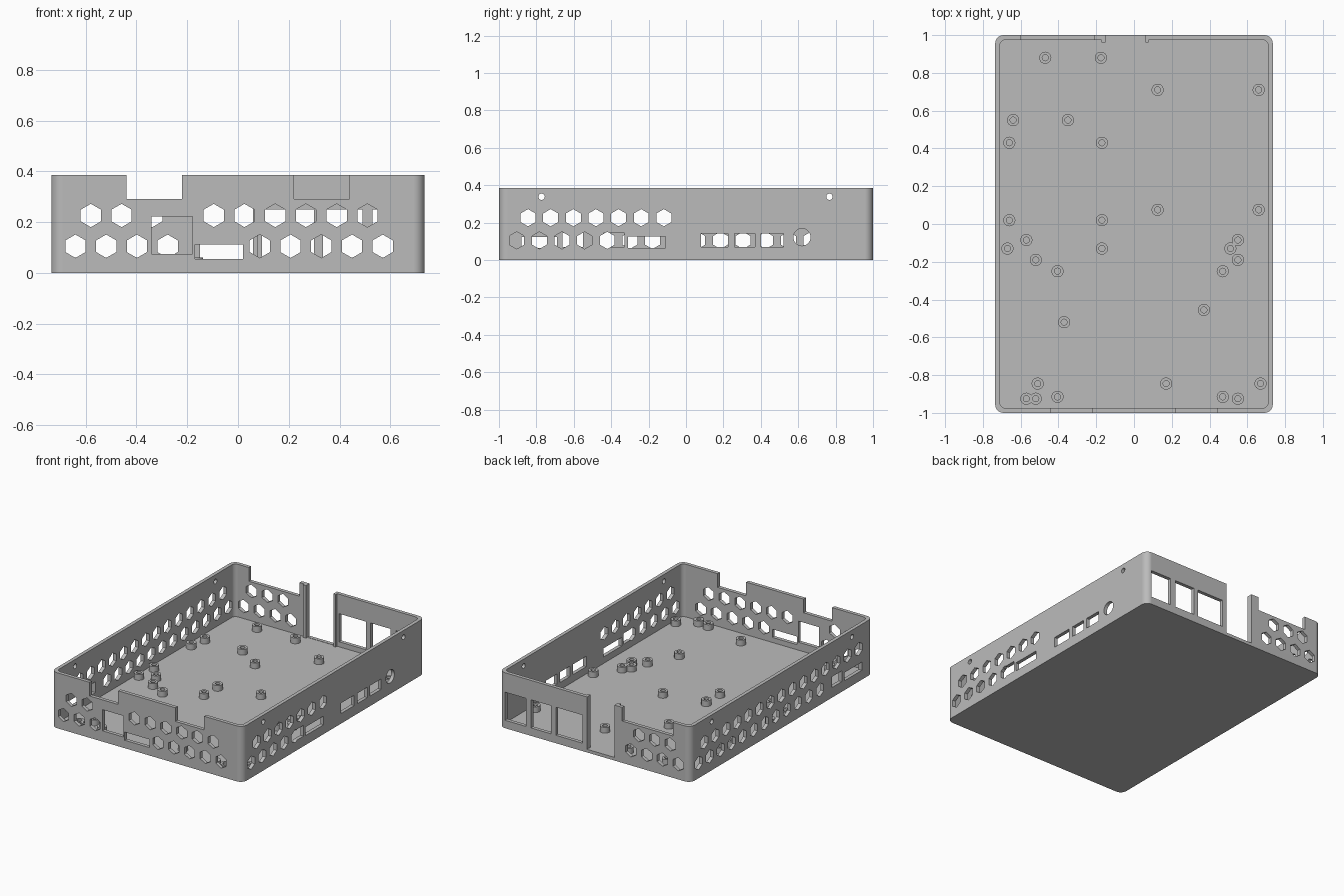
import bpy, bmesh, math
from math import cos, sin, pi, radians

if "Cube" in bpy.data.objects:
    bpy.data.objects.remove(bpy.data.objects["Cube"], do_unlink=True)

HALF_X, HALF_Y, HEIGHT = 0.735, 1.0, 0.385
WALL, FLOOR = 0.025, 0.02
PITCH, HEX_R = 0.121, 0.046
LOW, HIGH = 0.105, 0.226        # heights of the two vent rows

grey = bpy.data.materials.new("plain grey")
grey.use_nodes = True
tone = (0.5, 0.5, 0.5, 1)
grey.diffuse_color = tone
grey.node_tree.nodes["Principled BSDF"].inputs["Base Color"].default_value = tone


def make_object(name, bm):
    bmesh.ops.recalc_face_normals(bm, faces=bm.faces)
    mesh = bpy.data.meshes.new(name)
    bm.to_mesh(mesh)
    bm.free()
    mesh.materials.append(grey)
    obj = bpy.data.objects.new(name, mesh)
    bpy.context.collection.objects.link(obj)
    return obj


def prism(bm, near, far):
    """Closed solid between two matching outlines."""
    a = [bm.verts.new(p) for p in near]
    b = [bm.verts.new(p) for p in far]
    bm.faces.new(a[::-1])
    bm.faces.new(b)
    for i in range(len(a)):
        j = (i + 1) % len(a)
        bm.faces.new((a[i], a[j], b[j], b[i]))


def rounded_box(name, hx, hy, radius, z0, z1, steps=8):
    outline = []
    for k, (sx, sy) in enumerate(((1, 1), (-1, 1), (-1, -1), (1, -1))):
        for i in range(steps + 1):
            t = (k + i / steps) * pi / 2
            outline.append((sx * (hx - radius) + radius * cos(t),
                            sy * (hy - radius) + radius * sin(t)))
    bm = bmesh.new()
    prism(bm, [(x, y, z0) for x, y in outline], [(x, y, z1) for x, y in outline])
    return make_object(name, bm)


def ngon(u, z, radius, sides):
    return [(u + radius * sin(2 * pi * i / sides), z + radius * cos(2 * pi * i / sides))
            for i in range(sides)]


def rect(u0, u1, z0, z1):
    return [(u0, z0), (u1, z0), (u1, z1), (u0, z1)]


def punch(bm, wall, outline):
    """Cutter through one wall; the outline is (distance along wall, height)."""
    side = -1 if wall in ("front", "right") else 1
    def place(u, z, inward, outward):
        if wall in ("front", "back"):
            ends = HALF_Y - inward, HALF_Y + outward
            return [(u, side * d, z) for d in ends]
        ends = HALF_X - inward, HALF_X + outward
        return [(side * d, u, z) for d in ends]
    pairs = [place(u, z, 0.05, 0.05) for u, z in outline]
    prism(bm, [p[0] for p in pairs], [p[1] for p in pairs])


# Hollow tray
shell = rounded_box("tray_shell", HALF_X, HALF_Y, 0.045, 0, HEIGHT)
cavity = rounded_box("cavity_cutter", HALF_X - WALL, HALF_Y - WALL, 0.03, FLOOR, HEIGHT + 0.1)

# Hexagonal vents: wall, row height, first centre, vent numbers used
END, SIDE = -0.64, -0.905
vent_rows = [
    ("front", LOW, END, [0, 1, 2, *range(6, 11)]),
    ("front", HIGH, END + PITCH / 2, [0, 1, *range(4, 10)]),
    ("back", LOW, END, range(4)),
    ("back", HIGH, END + PITCH / 2, range(3)),
    ("left", LOW, SIDE, range(5)),
    ("left", HIGH, SIDE + PITCH / 2, range(7)),
    ("right", LOW, SIDE, range(4, 16)),
    ("right", HIGH, SIDE + PITCH / 2, range(15)),
]
bm = bmesh.new()
for wall, z, start, numbers in vent_rows:
    for n in numbers:
        punch(bm, wall, ngon(start + n * PITCH, z, HEX_R, 6))
vents = make_object("vent_cutter", bm)

# Connector ports, notches and screw holes
TOP = HEIGHT + 0.1
ports = {
    "front": [rect(-0.44, -0.22, 0.29, TOP), rect(0.22, 0.44, 0.29, TOP),
              rect(-0.34, -0.18, 0.075, 0.222), rect(-0.17, 0.02, 0.055, 0.112)],
    "back": [rect(-0.6, -0.21, 0.29, TOP), rect(-0.15, 0.06, 0.022, TOP),
             rect(0.095, 0.3, 0.055, 0.25), rect(0.335, 0.49, 0.055, 0.25),
             rect(0.53, 0.69, 0.055, 0.25)],
    "left": [rect(-0.44, -0.33, 0.07, 0.145), rect(-0.31, -0.11, 0.065, 0.125),
             rect(0.08, 0.225, 0.07, 0.142), rect(0.26, 0.37, 0.07, 0.142),
             rect(0.4, 0.52, 0.07, 0.142), ngon(0.62, 0.122, 0.046, 32)],
    "right": [rect(-0.88, -0.69, 0.065, 0.122), rect(-0.66, -0.55, 0.07, 0.145)],
}
for wall in ("left", "right"):
    ports[wall] += [ngon(y, 0.338, 0.017, 20) for y in (-0.772, 0.767)]
bm = bmesh.new()
for wall, outlines in ports.items():
    for outline in outlines:
        punch(bm, wall, outline)
openings = make_object("port_cutter", bm)

# Cut the tray, then discard the cutters
bpy.ops.object.select_all(action="DESELECT")
bpy.context.view_layer.objects.active = shell
shell.select_set(True)
for cutter in (cavity, vents, openings):
    cutter.hide_render = True
    mod = shell.modifiers.new(cutter.name, "BOOLEAN")
    mod.operation, mod.solver, mod.object = "DIFFERENCE", "EXACT", cutter
    bpy.ops.object.modifier_apply(modifier=mod.name)
    bpy.data.objects.remove(cutter, do_unlink=True)

# Guide ribs beside the tall rear gap
for name, x0, x1 in (("gap_rib_right", -0.172, -0.15), ("gap_rib_left", 0.06, 0.078)):
    bm = bmesh.new()
    base = [(x0, 0.96), (x1, 0.96), (x1, 0.985), (x0, 0.985)]
    prism(bm, [(x, y, FLOOR) for x, y in base], [(x, y, HEIGHT) for x, y in base])
    make_object(name, bm)

# Hollow circuit-board standoffs
spots = [
    (-.47, .88), (-.175, .88), (.125, .71), (.66, .71), (-.64, .55), (-.35, .55),
    (-.66, .43), (-.17, .43), (.125, .075), (.66, .075), (-.66, .02), (-.17, .02),
    (-.57, -.085), (-.67, -.13), (-.17, -.13), (-.52, -.19), (-.405, -.25),
    (.55, -.085), (.51, -.13), (.55, -.19), (.47, -.25), (.37, -.455), (-.37, -.52),
    (-.51, -.845), (.17, -.845), (.67, -.845), (-.57, -.925), (-.52, -.925),
    (-.405, -.915), (.47, -.915), (.55, -.925),
]
bm = bmesh.new()
profile = [(0.032, FLOOR), (0.032, 0.06), (0.016, 0.06), (0.016, FLOOR)]
SIDES = 24
for x, y in spots:
    rings = [[bm.verts.new((x + r * cos(2 * pi * i / SIDES), y + r * sin(2 * pi * i / SIDES), z))
              for i in range(SIDES)] for r, z in profile]
    for a, b in zip(rings, rings[1:]):
        for i in range(SIDES):
            j = (i + 1) % SIDES
            bm.faces.new((a[i], a[j], b[j], b[i]))
standoffs = make_object("standoffs", bm)

# Smooth the round corners and cylinders, keep hard edges crisp
for obj in (shell, standoffs):
    bpy.ops.object.select_all(action="DESELECT")
    bpy.context.view_layer.objects.active = obj
    obj.select_set(True)
    bpy.ops.object.shade_smooth_by_angle(angle=radians(30))
weighted = shell.modifiers.new("even_shading", "WEIGHTED_NORMAL")
weighted.keep_sharp = True
